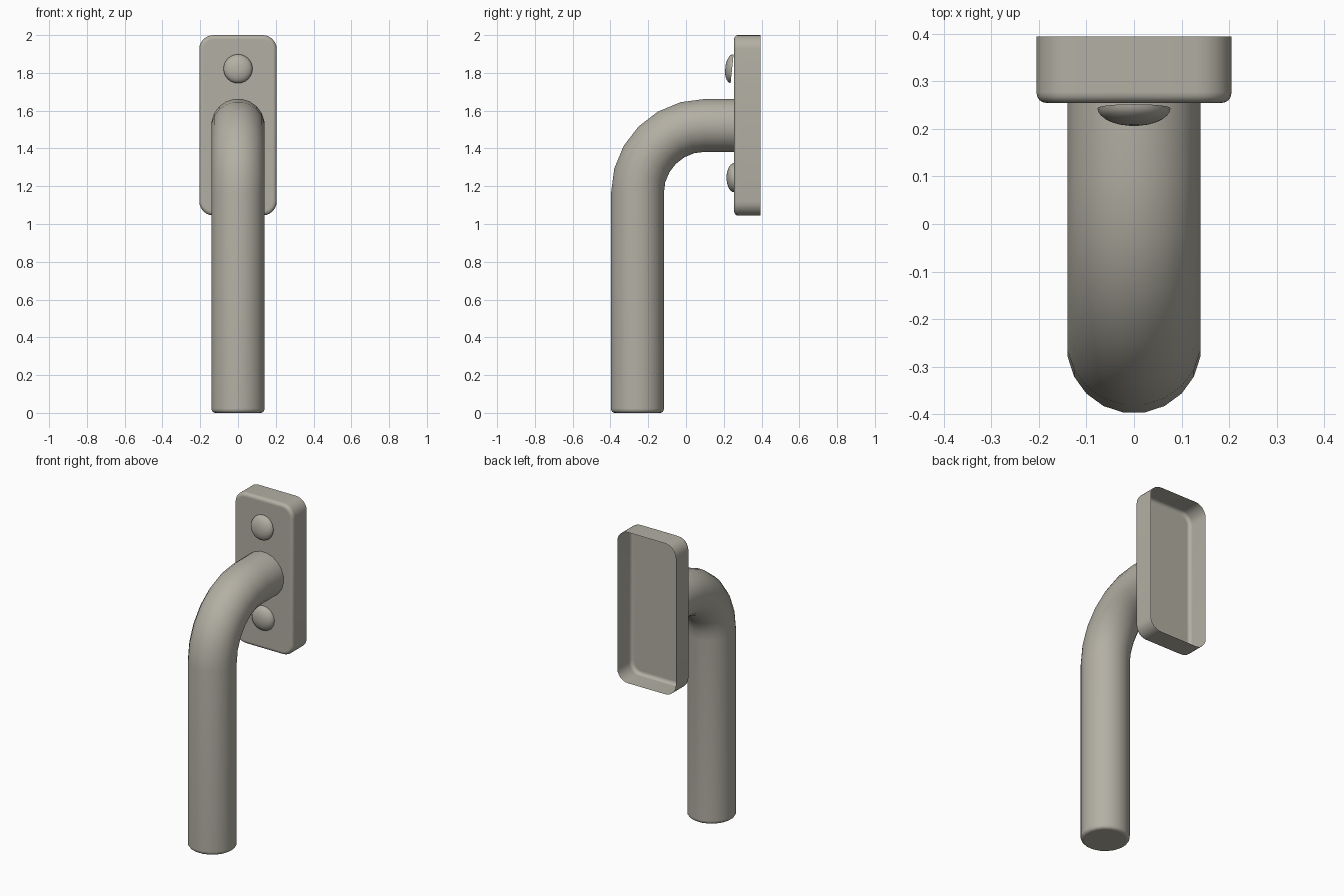
import bpy, bmesh
from math import sin, cos, pi, radians
from mathutils import Vector, Matrix

cube = bpy.data.objects.get("Cube")
if cube:
    bpy.data.objects.remove(cube, do_unlink=True)

metal = bpy.data.materials.new("warm grey metal")
metal.use_nodes = True
colour = (0.45, 0.43, 0.37, 1)
metal.diffuse_color = colour
metal.node_tree.nodes["Principled BSDF"].inputs["Base Color"].default_value = colour


def loft(name, rings, cap_start=False, cap_end=False):
    """Bridge closed rings of points into one smooth-shaded object."""
    bm = bmesh.new()
    loops = [[bm.verts.new(p) for p in ring] for ring in rings]
    n = len(loops[0])
    for a, b in zip(loops, loops[1:]):
        for i in range(n):
            j = (i + 1) % n
            bm.faces.new((a[i], a[j], b[j], b[i]))
    if cap_start:
        bm.faces.new(loops[0][::-1])
    if cap_end:
        bm.faces.new(loops[-1])
    bmesh.ops.recalc_face_normals(bm, faces=bm.faces[:])
    mesh = bpy.data.meshes.new(name)
    bm.to_mesh(mesh)
    bm.free()
    mesh.materials.append(metal)
    obj = bpy.data.objects.new(name, mesh)
    bpy.context.collection.objects.link(obj)
    bpy.ops.object.select_all(action="DESELECT")
    obj.select_set(True)
    bpy.context.view_layer.objects.active = obj
    bpy.ops.object.shade_smooth_by_angle(angle=radians(40))
    return obj


# Bent grip: a 20-sided tube running up, round the bend and back to the plate
SIDES, TUBE, BEND = 20, 0.1415, 0.357
GRIP_Y, BEND_Z, PLATE_Y = -0.257, 1.165, 0.255


def tube_ring(y, z, turn, radius=TUBE):
    across = Vector((0, cos(turn), -sin(turn)))
    angles = [2 * pi * (i + 0.5) / SIDES for i in range(SIDES)]
    return [Vector((0, y, z)) + radius * (cos(a) * Vector((1, 0, 0)) + sin(a) * across)
            for a in angles]


EDGE = 0.02
rings = [tube_ring(GRIP_Y, 0, 0, TUBE - EDGE - 0.004)]
for k in range(5):
    a = k / 4 * pi / 2
    rings.append(tube_ring(GRIP_Y, EDGE * (1 - cos(a)), 0, TUBE - EDGE * (1 - sin(a))))
rings.append(tube_ring(GRIP_Y, EDGE + 0.004, 0))
STEPS = 6
for k in range(STEPS + 1):
    a = k / STEPS * pi / 2
    rings.append(tube_ring(GRIP_Y + BEND * (1 - cos(a)), BEND_Z + BEND * sin(a), a))
rings.append(tube_ring(PLATE_Y, BEND_Z + BEND, pi / 2))
loft("handle_grip", rings, cap_start=True)

# Mounting plate: a thin shell with rounded corners, open at the back
HALF_W, LOW, HIGH, BACK_Y, CORNER = 0.205, 1.045, 2.0, 0.395, 0.075


def plate_ring(y, inset):
    r = CORNER - inset
    x, top, bottom = HALF_W - CORNER, HIGH - CORNER, LOW + CORNER
    ring = []
    for q, (cx, cz) in enumerate([(x, top), (-x, top), (-x, bottom), (x, bottom)]):
        for k in range(7):
            a = (q + k / 6) * pi / 2
            ring.append((cx + r * cos(a), y, cz + r * sin(a)))
    return ring


rings = [plate_ring(BACK_Y, 0), plate_ring(PLATE_Y + EDGE + 0.003, 0)]
for k in range(5):
    a = k / 4 * pi / 2
    rings.append(plate_ring(PLATE_Y + EDGE * (1 - sin(a)), EDGE * (1 - cos(a))))
rings.append(plate_ring(PLATE_Y, EDGE + 0.003))
loft("mounting_plate", rings, cap_end=True)


# Domed screw heads
def screw_head(name, y, z, depth, tilt):
    rings = []
    for k in range(7):
        a = k / 7 * pi / 2
        rings.append([(0.077 * cos(a) * cos(t), -depth * sin(a), 0.077 * cos(a) * sin(t))
                      for t in (2 * pi * i / 24 for i in range(24))])
    head = loft(name, rings, cap_start=True, cap_end=True)
    head.data.transform(Matrix.Translation((0, y, z)) @ Matrix.Rotation(tilt, 4, "X"))


screw_head("upper_screw_head", 0.244, 1.822, 0.037, radians(-6))
screw_head("lower_screw_head", 0.2545, 1.245, 0.04, 0)
